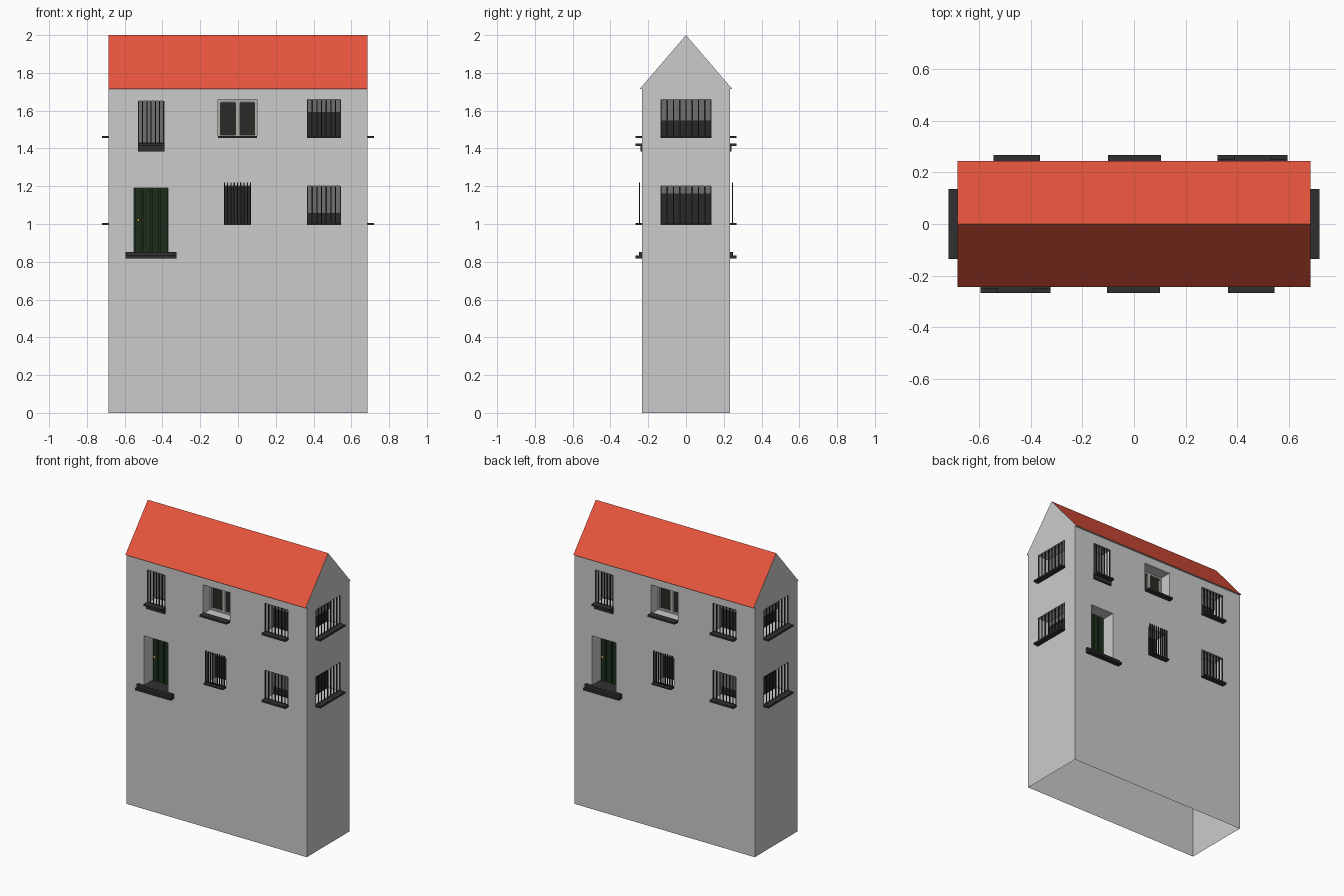
import bpy, bmesh, math
from mathutils import Matrix, Vector

if "Cube" in bpy.data.objects:
    bpy.data.objects.remove(bpy.data.objects["Cube"])

HX, HY, EAVE, TOP, OVER = 0.685, 0.232, 1.715, 2.0, 0.245
DEPTH = 0.095          # recess depth of openings


def material(name, rgb):
    m = bpy.data.materials.new(name)
    m.diffuse_color = (*rgb, 1)
    m.use_nodes = True
    m.node_tree.nodes["Principled BSDF"].inputs["Base Color"].default_value = m.diffuse_color
    return m


DARK = material("dark_metal", (0.03, 0.03, 0.03))
GLASS = material("dark_glass", (0.025, 0.023, 0.02))
BLIND = material("blind_grey", (0.16, 0.16, 0.16))
RED = material("roof_red", (0.8, 0.09, 0.045))
GREEN = material("door_green", (0.012, 0.028, 0.012))
BRASS = material("brass", (0.7, 0.5, 0.1))
FRAME = material("frame_grey", (0.45, 0.43, 0.4))
WALL = material("wall_grey", (0.55, 0.55, 0.55))


class Part:
    """Collects quads and boxes, then emits one object per facing."""
    def __init__(self, name, mat):
        self.name, self.mat, self.bm = name, mat, bmesh.new()

    def face(self, *pts):
        self.bm.faces.new([self.bm.verts.new(p) for p in pts])

    def box(self, x0, x1, y0, y1, z0, z1):
        m = Matrix.Translation(((x0 + x1) / 2, (y0 + y1) / 2, (z0 + z1) / 2))
        m = m @ Matrix.Diagonal((x1 - x0, y1 - y0, z1 - z0, 1))
        bmesh.ops.create_cube(self.bm, size=1, matrix=m)

    def emit(self, turns):
        bmesh.ops.remove_doubles(self.bm, verts=self.bm.verts, dist=1e-5)
        me = bpy.data.meshes.new(self.name)
        self.bm.to_mesh(me)
        self.bm.free()
        me.materials.append(self.mat)
        for t in turns:
            if len(me.polygons):
                ob = bpy.data.objects.new(self.name, me)
                ob.rotation_euler.z = t * math.pi / 2
                bpy.context.collection.objects.link(ob)


def pierced_wall(part, half, y, top, holes):
    # flat wall with rectangular holes, plus the reveals running inwards
    xs = sorted({-half, half, *[v for h in holes for v in h[:2]]})
    zs = sorted({0, top, *[v for h in holes for v in h[2:]]})
    for a, b in zip(xs, xs[1:]):
        for c, d in zip(zs, zs[1:]):
            mx, mz = (a + b) / 2, (c + d) / 2
            if not any(h[0] < mx < h[1] and h[2] < mz < h[3] for h in holes):
                part.face((a, y, c), (b, y, c), (b, y, d), (a, y, d))
    bmesh.ops.remove_doubles(part.bm, verts=part.bm.verts, dist=1e-5)
    for x0, x1, z0, z1 in holes:
        c = [(x0, z0), (x0, z1), (x1, z1), (x1, z0)]
        for (a, b), (e, f) in zip(c, c[1:] + c[:1]):
            part.face((a, y, b), (a, y + DEPTH, b), (e, y + DEPTH, f), (e, y, f))


def frame(part, x0, x1, z0, z1, y, w, t):
    part.box(x0, x0 + w, y, y + t, z0, z1)
    part.box(x1 - w, x1, y, y + t, z0, z1)
    part.box(x0 + w, x1 - w, y, y + t, z0, z0 + w)
    part.box(x0 + w, x1 - w, y, y + t, z1 - w, z1)


def facade(prefix, half, y, top, windows, turns, door=None):
    wall = Part(prefix + "_wall", WALL)
    sill = Part(prefix + "_sills", DARK)
    bars = Part(prefix + "_bars", DARK)
    glass = Part(prefix + "_glass", GLASS)
    blind = Part(prefix + "_blinds", BLIND)
    fr = Part(prefix + "_window_frame", FRAME)
    holes = [w[:4] for w in windows] + ([door] if door else [])
    pierced_wall(wall, half, y, top, holes)
    back = y + DEPTH
    for x0, x1, z0, z1, split, n, style in windows:
        glass.face((x0, back, z0), (x1, back, z0), (x1, back, z1), (x0, back, z1))
        if split < z1:
            blind.box(x0, x1, back - 0.012, back - 0.004, split, z1)
        if style != "cage":
            sill.box(x0, x1, y - 0.036, y + 0.01, z0 - 0.006, z0 + 0.006)
        if style == "apron":
            sill.box(x0, x1, y - 0.01, y, z0 - 0.035, z0)
        if style == "frame":
            mid = (x0 + x1) / 2
            frame(fr, x0, mid, z0, z1, back - 0.016, 0.012, 0.014)
            frame(fr, mid, x1, z0, z1, back - 0.016, 0.012, 0.014)
        # upright bars with thin rails; the cage stands outside the wall
        yb, rise = (y - 0.014, 0.02) if style == "cage" else (y + 0.004, 0)
        for i in range(n):
            x = x0 + 0.003 + (x1 - x0 - 0.006) * i / (n - 1)
            bars.box(x - 0.003, x + 0.003, yb - 0.003, yb + 0.003, z0, z1 + rise)
        if style == "cage":
            sill.box(x0, x1, y - 0.036, y + 0.01, z0 - 0.004, z0 + 0.004)
    for p in (wall, sill, bars, glass, blind, fr):
        p.emit(turns)


# long facades (front and its half-turn copy): x0, x1, z0, z1, blind edge, bars, style
DOOR = (-0.55, -0.37, 0.85, 1.19)
facade("long", HX, -HY, EAVE, [
    (-0.53, -0.39, 1.42, 1.65, 1.43, 7, "apron"),
    (-0.105, 0.10, 1.46, 1.66, 1.64, 0, "frame"),
    (0.365, 0.545, 1.46, 1.66, 1.59, 8, "plain"),
    (-0.075, 0.07, 1.0, 1.2, 1.2, 9, "cage"),
    (0.365, 0.545, 1.0, 1.2, 1.055, 8, "plain"),
], (0, 2), DOOR)

# gable-end facades
facade("end", HY, -HX, EAVE, [
    (-0.135, 0.135, 1.46, 1.66, 1.545, 9, "plain"),
    (-0.135, 0.135, 1.0, 1.2, 1.16, 9, "plain"),
], (1, 3))

# gable triangles with eave tips, and soffits under the eaves
gable = Part("gable", WALL)
gable.face((-OVER, -HX, EAVE), (OVER, -HX, EAVE), (0, -HX, TOP))
gable.emit((1, 3))
soffit = Part("soffit", WALL)
soffit.face((-HX, -OVER, EAVE), (-HX, -HY, EAVE), (HX, -HY, EAVE), (HX, -OVER, EAVE))
soffit.emit((0, 2))

# roof slopes
roof = Part("roof_slope", RED)
roof.face((-HX, -OVER, EAVE), (HX, -OVER, EAVE), (HX, 0, TOP), (-HX, 0, TOP))
roof.emit((0, 2))

# planked door, knob and step
x0, x1, z0, z1 = DOOR
yd = -HY + DEPTH
door = Part("door", GREEN)
door.box(x0, x1, yd, yd + 0.01, z0, z1)
w = (x1 - x0) / 4
for i in range(4):
    door.box(x0 + i * w + 0.004, x0 + (i + 1) * w - 0.004, yd - 0.008, yd + 0.001, z0, z1)
door.emit((0, 2))
knob = Part("door_knob", BRASS)
bmesh.ops.create_uvsphere(knob.bm, u_segments=10, v_segments=6, radius=0.008,
                          matrix=Matrix.Translation((-0.528, yd - 0.016, 1.02)))
knob.emit((0, 2))
step = Part("door_step", DARK)
step.box(-0.595, -0.325, -0.268, -HY, 0.818, 0.832)
step.box(-0.595, -0.325, -0.25, -HY, 0.832, 0.852)
step.box(x0, x1, -HY, yd, 0.845, 0.852)
step.emit((0, 2))
